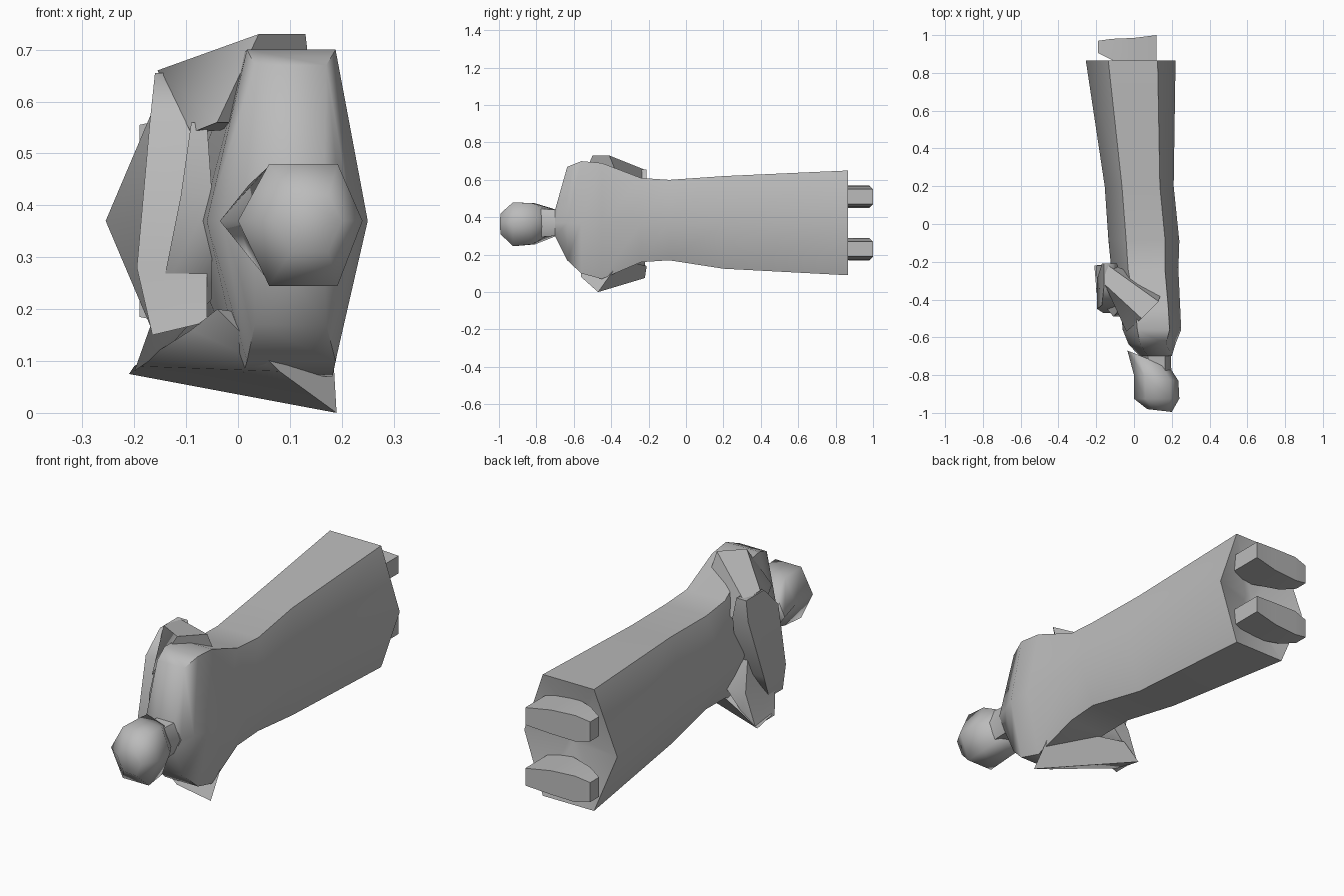
import bpy, bmesh, math

old = bpy.data.objects.get("Cube")
if old:
    bpy.data.objects.remove(old, do_unlink=True)

grey = bpy.data.materials.new("plain grey")
grey.use_nodes = True
colour = (0.5, 0.5, 0.5, 1)
grey.diffuse_color = colour
grey.node_tree.nodes["Principled BSDF"].inputs["Base Color"].default_value = colour


def loft(name, rings, angle=60):
    """Skin a row of matching rings and close both ends."""
    bm = bmesh.new()
    rows = [[bm.verts.new(p) for p in ring] for ring in rings]
    n = len(rows[0])
    for a, b in zip(rows, rows[1:]):
        for i in range(n):
            j = (i + 1) % n
            bm.faces.new((a[i], a[j], b[j], b[i]))
    bm.faces.new(rows[0])
    bm.faces.new(rows[-1])
    bmesh.ops.recalc_face_normals(bm, faces=bm.faces)
    mesh = bpy.data.meshes.new(name)
    bm.to_mesh(mesh)
    bm.free()
    mesh.materials.append(grey)
    obj = bpy.data.objects.new(name, mesh)
    bpy.context.collection.objects.link(obj)
    bpy.ops.object.select_all(action='DESELECT')
    obj.select_set(True)
    bpy.context.view_layer.objects.active = obj
    bpy.ops.object.shade_smooth_by_angle(angle=math.radians(angle))
    return obj


def hexagon(y, x0, x1, lo, hi, mid=0.37, tilt=0):
    """Six-sided section across the body; tilt pushes the chest side along y."""
    w = x1 - x0
    xa, xb = x0 + 0.25 * w, x1 - 0.2 * w
    pts = [(x0, mid), (xa, hi), (xb, hi), (x1, mid), (xb, lo), (xa, lo)]
    return [(x, y + tilt * (x1 - x) / w, z) for x, z in pts]


def box_x(x, y0, y1, z0, z1):
    return [(x, y0, z0), (x, y1, z0), (x, y1, z1), (x, y0, z1)]


def box_z(z, x0, x1, y0, y1, lean=0):
    return [(x0, y0, z), (x1, y0, z + lean), (x1, y1, z + lean), (x0, y1, z)]


# Robe from the recessed hem up to the collar
loft("robe", [
    hexagon(0.80, -0.03, 0.03, 0.34, 0.40),
    hexagon(0.865, -0.255, 0.22, 0.09, 0.65),
    hexagon(0.20, -0.155, 0.21, 0.125, 0.62),
    hexagon(-0.09, -0.135, 0.24, 0.17, 0.60),
    hexagon(-0.24, -0.12, 0.235, 0.16, 0.61),
    hexagon(-0.45, -0.07, 0.245, 0.07, 0.69),
    hexagon(-0.56, -0.06, 0.25, 0.10, 0.70),
    hexagon(-0.635, -0.03, 0.22, 0.17, 0.67),
    hexagon(-0.70, 0.03, 0.20, 0.30, 0.44),
])

# Neck and head with a jutting chin
loft("neck", [
    hexagon(-0.64, 0.03, 0.21, 0.28, 0.46),
    hexagon(-0.70, 0.035, 0.195, 0.30, 0.44),
    hexagon(-0.84, 0.04, 0.20, 0.29, 0.45),
])
loft("head", [
    hexagon(-0.76, -0.035, 0.19, 0.30, 0.44, tilt=0.09),
    hexagon(-0.83, 0.0, 0.235, 0.255, 0.475, tilt=0.03),
    hexagon(-0.925, 0.0, 0.24, 0.245, 0.48),
    hexagon(-0.995, 0.07, 0.20, 0.31, 0.42, tilt=0.015),
], angle=75)

# Upper sleeves, shoulder to elbow
loft("upper_sleeve_top", [
    [(0.04, -0.50, 0.73), (0.13, -0.41, 0.73), (0.15, -0.34, 0.56), (-0.04, -0.57, 0.56)],
    [(-0.155, -0.32, 0.66), (-0.15, -0.21, 0.65), (-0.10, -0.22, 0.54), (-0.09, -0.45, 0.54)],
])
loft("upper_sleeve_bottom", [
    [(0.08, -0.56, 0.08), (0.19, -0.47, 0.0), (0.18, -0.35, 0.17), (-0.04, -0.57, 0.20)],
    [(-0.20, -0.34, 0.09), (-0.21, -0.22, 0.075), (-0.12, -0.21, 0.14), (-0.09, -0.42, 0.16)],
])

# Folded forearms, the outer one crossing over the inner one
loft("outer_forearm", [
    box_z(0.655, -0.16, -0.11, -0.34, -0.21),
    box_z(0.56, -0.17, -0.09, -0.43, -0.21),
    box_z(0.28, -0.195, -0.06, -0.45, -0.29),
    box_z(0.15, -0.165, -0.06, -0.47, -0.37, lean=0.025),
], angle=80)
loft("inner_forearm", [
    box_z(0.08, -0.20, -0.13, -0.36, -0.22, lean=0.05),
    box_z(0.22, -0.15, -0.05, -0.44, -0.22),
    box_z(0.42, -0.11, -0.05, -0.49, -0.30),
    box_z(0.56, -0.09, -0.06, -0.47, -0.36),
], angle=80)

# Feet, toes pointing to the chest side
for name, z in (("right_foot", 0.51), ("left_foot", 0.23)):
    loft(name, [
        box_x(-0.19, 0.905, 0.97, z - 0.045, z + 0.045),
        box_x(-0.12, 0.87, 0.98, z - 0.06, z + 0.06),
        box_x(0.0, 0.82, 0.985, z - 0.055, z + 0.055),
        box_x(0.12, 0.82, 1.0, z - 0.04, z + 0.04),
    ])
